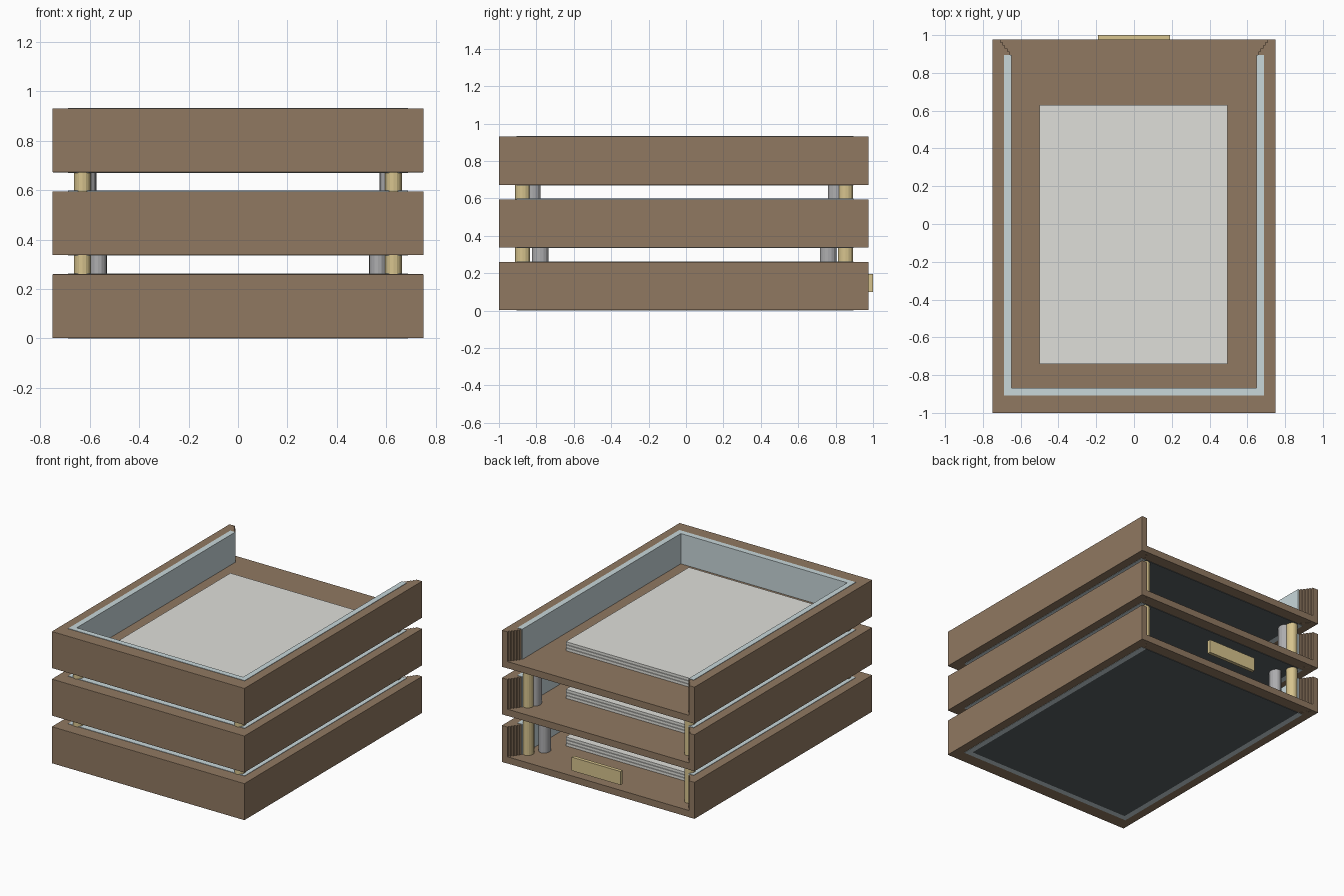
import bpy, bmesh

if "Cube" in bpy.data.objects:
    bpy.data.objects.remove(bpy.data.objects["Cube"])

PITCH, HEIGHT, FLOOR = 0.335, 0.26, 0.05
BACK, FRONT = 0.977, -1.0


def material(name, rgb):
    m = bpy.data.materials.new(name)
    m.diffuse_color = (*rgb, 1)
    m.use_nodes = True
    m.node_tree.nodes["Principled BSDF"].inputs["Base Color"].default_value = m.diffuse_color
    return m


wood = material("brown", (0.28, 0.19, 0.12))
lining = material("pale_blue_grey", (0.58, 0.68, 0.70))
felt = material("charcoal", (0.10, 0.115, 0.125))
paper = material("paper_white", (0.74, 0.74, 0.70))
brass = material("pale_gold", (0.68, 0.55, 0.27))
steel = material("steel_grey", (0.42, 0.42, 0.43))


def prism(name, outline, z0, z1, mat, bevel=0):
    """Extrude a plan outline from z0 to z1."""
    bm = bmesh.new()
    face = bm.faces.new([bm.verts.new((x, y, z0)) for x, y in outline])
    top = bmesh.ops.extrude_face_region(bm, geom=[face])["geom"]
    bmesh.ops.translate(bm, vec=(0, 0, z1 - z0),
                        verts=[g for g in top if isinstance(g, bmesh.types.BMVert)])
    bmesh.ops.recalc_face_normals(bm, faces=bm.faces)
    me = bpy.data.meshes.new(name)
    bm.to_mesh(me)
    bm.free()
    ob = bpy.data.objects.new(name, me)
    bpy.context.collection.objects.link(ob)
    me.materials.append(mat)
    if bevel:
        mod = ob.modifiers.new("soft_edges", "BEVEL")
        mod.width, mod.segments = bevel, 2
        mod.limit_method = "ANGLE"
    return ob


def box(name, x0, x1, y0, y1, z0, z1, mat, bevel=0):
    return prism(name, [(x0, y0), (x1, y0), (x1, y1), (x0, y1)], z0, z1, mat, bevel)


def u_shape(right_half):
    """Mirror the right half of a U plan (front outer to front inner)."""
    n = len(right_half)
    outer = [p for p in right_half]
    left = [(-x, y) for x, y in reversed(right_half)]
    return outer + left


def post(name, x, y, rx, ry, z0, z1, mat):
    bpy.ops.mesh.primitive_cylinder_add(vertices=16, radius=1, depth=1,
                                        location=(x, y, (z0 + z1) / 2))
    ob = bpy.context.object
    ob.name = name
    ob.scale = (rx, ry, z1 - z0)
    ob.data.materials.append(mat)


# stepped inner corner at the open back end of each side wall
steps = []
for i in range(5):
    x, y = 0.706 - i * 0.012, BACK - i * 0.016
    steps += [(x, y), (x, y - 0.016)]
wall_plan = u_shape([(0.75, FRONT), (0.75, BACK)] + steps + [(0.655, 0.897), (0.655, -0.88)])
liner_plan = u_shape([(0.687, -0.907), (0.687, 0.895), (0.648, 0.895), (0.648, -0.868)])

for level in range(3):
    z = level * PITCH
    # tray shell
    prism(f"tray_wall_{level}", wall_plan, z + 0.002, z + HEIGHT, wood, 0.005)
    box(f"tray_floor_{level}", -0.72, 0.72, -0.96, BACK - 0.001, z + 0.003, z + FLOOR, wood)
    # inner lining and underside pad
    prism(f"tray_lining_{level}", liner_plan, z, z + HEIGHT + 0.003, lining)
    box(f"underside_pad_{level}", -0.648, 0.648, -0.868, 0.895, z, z + 0.01, felt)
    # paper stack
    for s in range(3):
        z0 = z + FLOOR + 0.002 + s * 0.022
        box(f"paper_{level}_{s}", -0.5, 0.495, -0.74, 0.63, z0, z0 + 0.019, paper)
    # corner posts carrying the next tray
    if level < 2:
        shift = 0.042 * level
        for sx in (-1, 1):
            for sy in (-1, 1):
                post("gold_post", sx * 0.629, sy * 0.863 - 0.01, 0.035, 0.04,
                     z + FLOOR, z + PITCH + 0.01, brass)
                post("grey_post", sx * (0.567 + shift), sy * (0.77 + shift) - 0.01, 0.037, 0.044,
                     z + FLOOR, z + PITCH + 0.01, steel)

# label plate at the back of the lowest tray
box("label_plate", -0.19, 0.19, 0.975, 1.0, 0.10, 0.195, brass)
